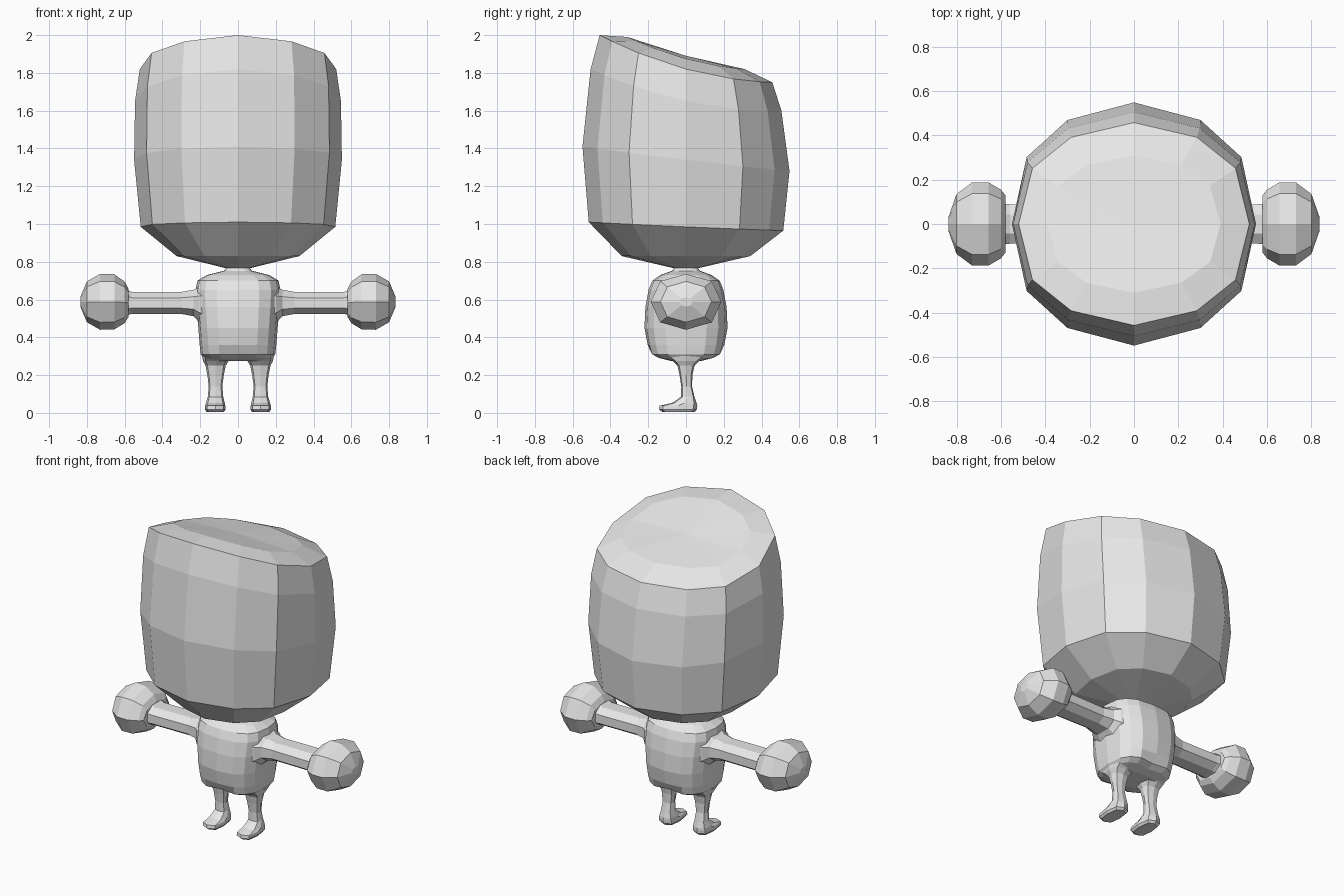
import bpy, bmesh, math
from mathutils import Vector

if "Cube" in bpy.data.objects:
    bpy.data.objects.remove(bpy.data.objects["Cube"])

grey = bpy.data.materials.new("light_grey")
grey.diffuse_color = (0.8, 0.8, 0.8, 1)
grey.use_nodes = True
grey.node_tree.nodes["Principled BSDF"].inputs["Base Color"].default_value = grey.diffuse_color


def loft(name, rings, mirror=False):
    """Skin a list of equal-length point rings and close both ends."""
    bm = bmesh.new()
    loops = [[bm.verts.new(p) for p in ring] for ring in rings]
    n = len(loops[0])
    for a, b in zip(loops, loops[1:]):
        for i in range(n):
            j = (i + 1) % n
            bm.faces.new((a[i], a[j], b[j], b[i]))
    for ring in (loops[0], loops[-1]):
        centre = bm.verts.new(sum((v.co for v in ring), Vector()) / n)
        for i in range(n):
            bm.faces.new((ring[i], ring[(i + 1) % n], centre))
    bmesh.ops.recalc_face_normals(bm, faces=bm.faces)
    me = bpy.data.meshes.new(name)
    bm.to_mesh(me)
    bm.free()
    me.materials.append(grey)
    ob = bpy.data.objects.new(name, me)
    bpy.context.collection.objects.link(ob)
    if mirror:
        ob.modifiers.new("mirror", 'MIRROR').use_mirror_merge = False
    return ob


def oval(n, power=1.0, phase=0.0):
    """Unit ring; power below 1 makes it squarer."""
    pts = []
    for i in range(n):
        a = 2 * math.pi * (i + phase) / n
        c, s = math.cos(a), math.sin(a)
        pts.append((math.copysign(abs(c) ** power, c) if abs(c) > 1e-6 else 0,
                    math.copysign(abs(s) ** power, s) if abs(s) > 1e-6 else 0))
    return pts


# Head: twelve-sided bucket whose rings tilt down towards the back
quarter = [(1, 0), (.88, .55), (.545, .855)]
head_ring = []
for q in range(4):
    for x, y in quarter if q % 2 == 0 else [(1, 0), (.855, .545), (.55, .88)]:
        for _ in range(q):
            x, y = -y, x
        head_ring.append((x, y))
head_levels = [  # rx, ry, z at front, middle, back
    (.06, .06, .765, .765, .765),
    (.325, .34, .83, .83, .83),
    (.515, .515, 1.01, .985, .965),
    (.55, .548, 1.41, 1.34, 1.28),
    (.545, .505, 1.82, 1.65, 1.60),
    (.52, .457, 2.0, 1.82, 1.75),
    (.39, .31, 1.99, 1.875, 1.82),
]
loft("head", [[(x * rx, y * ry, m + (b - f) / 2 * y + ((f + b) / 2 - m) * y * y)
               for x, y in head_ring] for rx, ry, f, m, b in head_levels])

# Torso: rounded barrel with a shallow cleft at the bottom
torso_levels = [  # z, rx, ry, cleft scale
    (.275, .13, .08, 1), (.29, .18, .15, .85), (.31, .197, .19, .88),
    (.36, .203, .205, .99), (.45, .21, .22, 1), (.56, .22, .215, 1),
    (.65, .225, .198, 1), (.70, .215, .178, 1), (.73, .165, .135, 1),
    (.752, .075, .075, 1), (.775, .055, .055, 1),
]
loft("torso", [[(x * rx, y * ry * (cleft if x == 0 else 1), z)
                for x, y in oval(16, .72)]
               for z, rx, ry, cleft in torso_levels])

# Arms: straight octagonal bars flaring into the shoulders
arm_levels = [  # x, centre z, ry, rz
    (.16, .57, .155, .115), (.205, .575, .135, .10), (.235, .582, .105, .075),
    (.30, .582, .09, .062), (.56, .582, .095, .062), (.60, .585, .10, .075),
]
loft("arm", [[(x, a * ry, cz + b * rz) for a, b in oval(8, .85, .5)]
             for x, cz, ry, rz in arm_levels], mirror=True)

# Hands: faceted balls
hand_levels = [  # x, centre z, ry, rz
    (.58, .582, .13, .075), (.60, .585, .155, .11), (.655, .588, .187, .146),
    (.73, .588, .187, .148), (.80, .588, .135, .108), (.835, .588, .035, .025),
]
loft("hand", [[(x, a * ry, cz + b * rz) for a, b in oval(8, .9)]
              for x, cz, ry, rz in hand_levels], mirror=True)

# Legs: thin shins widening down into flat pointed feet
leg_levels = [  # z, x min, x max, y min, y max
    (.004, .075, .165, -.125, .045), (.018, .065, .175, -.143, .058),
    (.038, .067, .174, -.14, .06), (.052, .070, .170, -.075, .056),
    (.085, .078, .160, -.026, .045), (.14, .083, .155, -.025, .032),
    (.20, .075, .162, -.034, .034), (.25, .065, .172, -.045, .045),
    (.275, .05, .185, -.07, .07), (.30, .03, .19, -.11, .11),
]
loft("leg", [[((x0 + x1) / 2 + a * (x1 - x0) / 2, (y0 + y1) / 2 + b * (y1 - y0) / 2, z)
              for a, b in oval(8, .65)]
             for z, x0, x1, y0, y1 in leg_levels], mirror=True)
